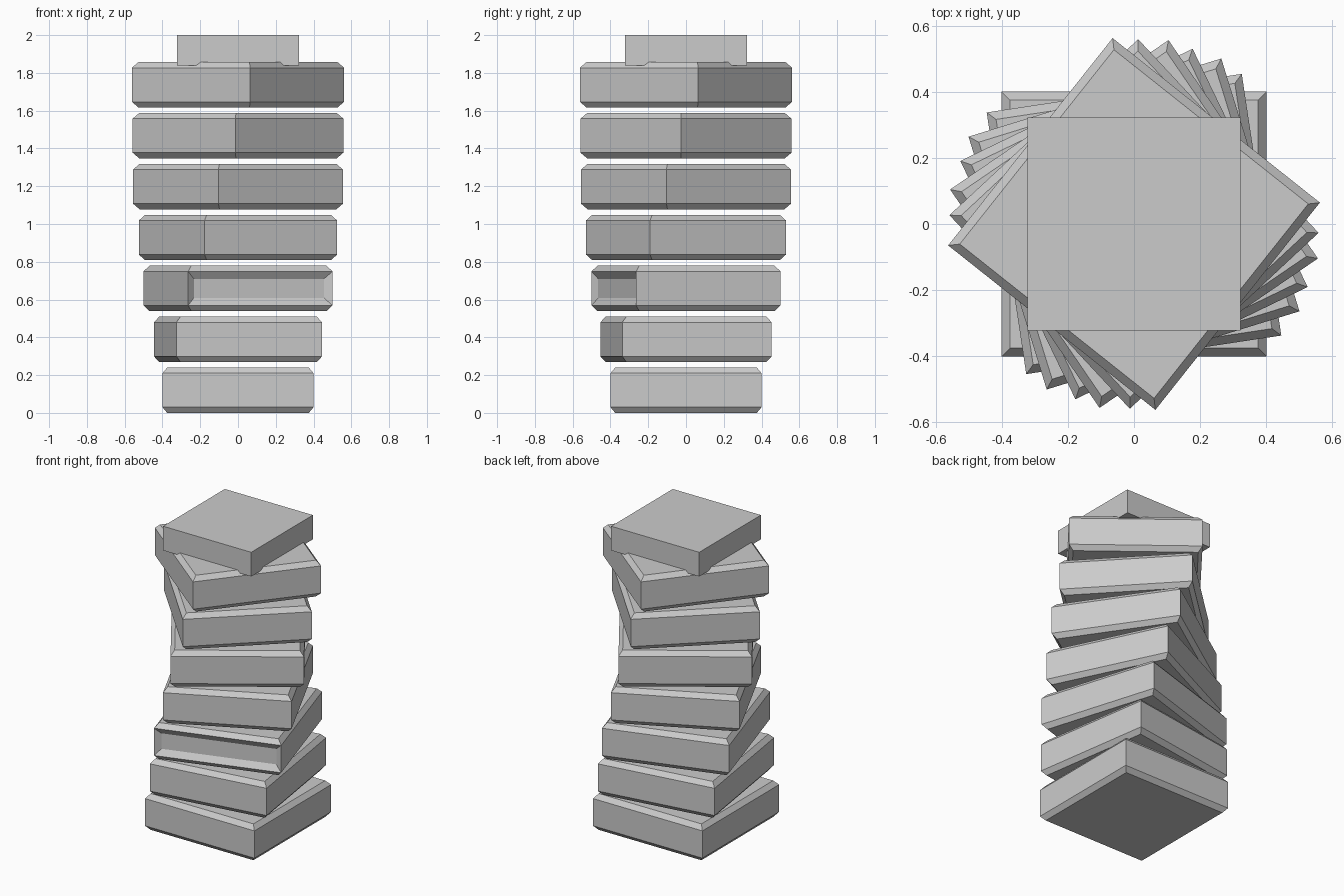
import bpy, bmesh, math

if "Cube" in bpy.data.objects:
    bpy.data.objects.remove(bpy.data.objects["Cube"])

grey = bpy.data.materials.new("plain grey")
grey.diffuse_color = (0.6, 0.6, 0.6, 1)
grey.use_nodes = True
grey.node_tree.nodes["Principled BSDF"].inputs["Base Color"].default_value = grey.diffuse_color


def stacked_solid(name, layers, recess=0.0):
    """Rectangular solid lofted through (half_x, half_y, z) layers."""
    bm = bmesh.new()
    rings = [[bm.verts.new((sx * hx, sy * hy, z))
              for sx, sy in ((-1, -1), (1, -1), (1, 1), (-1, 1))]
             for hx, hy, z in layers]
    bm.faces.new(rings[0][::-1])
    bm.faces.new(rings[-1])
    for low, high in zip(rings, rings[1:]):
        for i in range(4):
            j = (i + 1) % 4
            bm.faces.new((low[i], low[j], high[j], high[i]))
    bm.normal_update()
    if recess:
        # shallow dished panel on the front side
        front = [f for f in bm.faces if f.normal.y < -0.99]
        bmesh.ops.inset_region(bm, faces=front, thickness=0.055, depth=-recess)
    mesh = bpy.data.meshes.new(name)
    bm.to_mesh(mesh)
    bm.free()
    mesh.materials.append(grey)
    obj = bpy.data.objects.new(name, mesh)
    bpy.context.collection.objects.link(obj)
    bpy.ops.object.select_all(action='DESELECT')
    obj.select_set(True)
    bpy.context.view_layer.objects.active = obj
    bpy.ops.object.shade_smooth_by_angle(angle=math.radians(30))
    return obj


# Twisting stack of chamfered slabs, every second one slightly narrower
HEIGHT, CH_SIDE, CH_UP = 0.24, 0.025, 0.03
for i in range(7):
    hx, hy = (0.39 if i % 2 else 0.4), 0.4
    slab = stacked_solid(f"slab_{i + 1}", [
        (hx - CH_SIDE, hy - CH_SIDE, 0),
        (hx, hy, CH_UP),
        (hx, hy, HEIGHT - CH_UP),
        (hx - CH_SIDE, hy - CH_SIDE, HEIGHT)],
        recess=0.025 if i == 2 else 0.0)
    slab.location.z = 0.2695 * i
    slab.rotation_euler.z = 0.15 * i

# Plain square cap, slightly sunk into the top slab
stacked_solid("cap", [(0.322, 0.322, 1.84), (0.322, 0.322, 2.0)])
